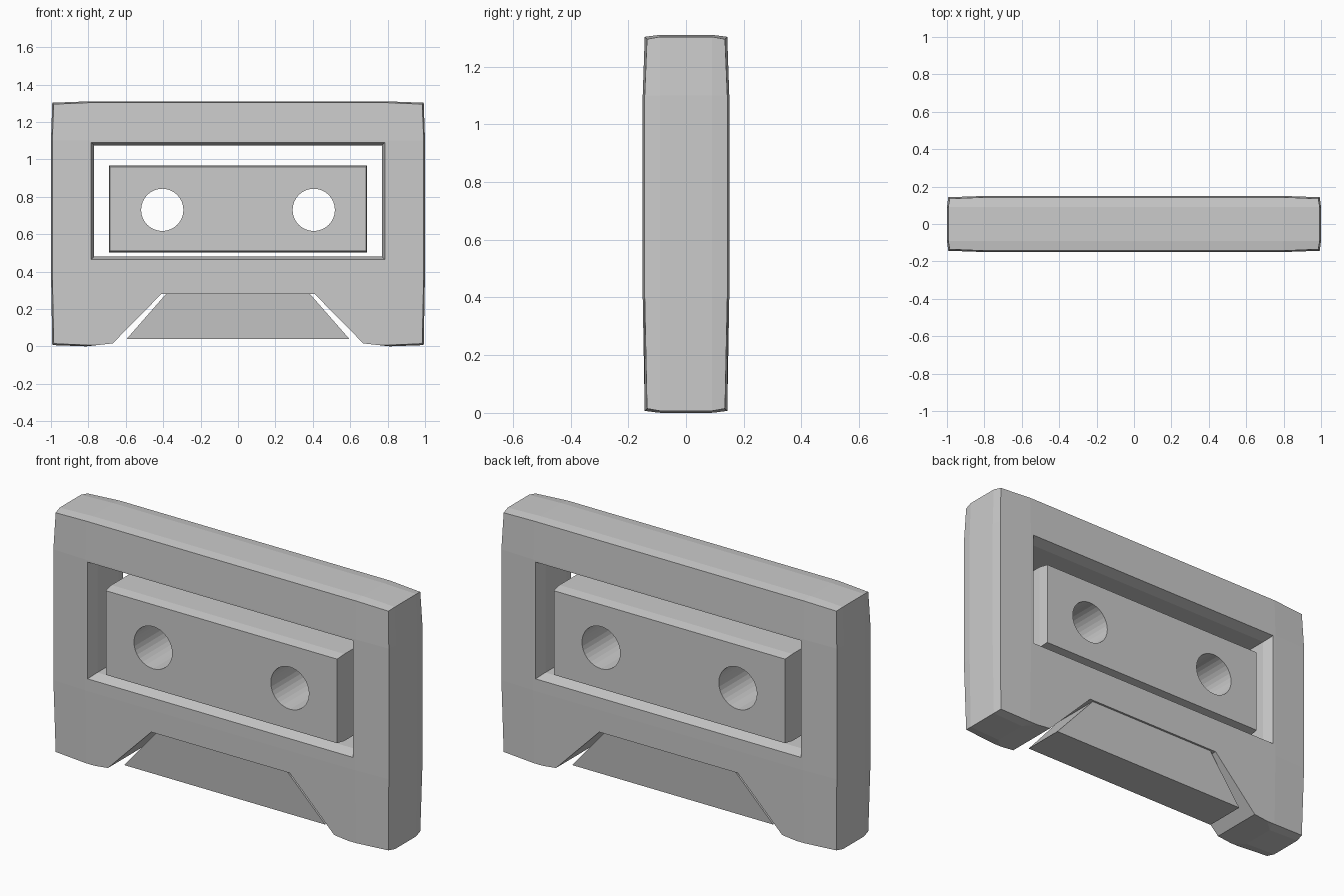
import bpy, bmesh, math

if "Cube" in bpy.data.objects:
    bpy.data.objects.remove(bpy.data.objects["Cube"])


def make(name, bm):
    bmesh.ops.recalc_face_normals(bm, faces=bm.faces)
    me = bpy.data.meshes.new(name)
    bm.to_mesh(me)
    bm.free()
    ob = bpy.data.objects.new(name, me)
    bpy.context.collection.objects.link(ob)
    return ob


def loft(name, loops):
    """Closed solid through matching loops of points."""
    bm = bmesh.new()
    rings = [[bm.verts.new(p) for p in loop] for loop in loops]
    n = len(rings[0])
    for a, b in zip(rings, rings[1:]):
        for i in range(n):
            j = (i + 1) % n
            bm.faces.new((a[i], a[j], b[j], b[i]))
    bm.faces.new(rings[0])
    bm.faces.new(rings[-1])
    return make(name, bm)


def bulged_box(name, axes, pull):
    """3x3x3 cell box whose edges and corners are drawn in slightly."""
    bm = bmesh.new()
    cache = {}

    def vert(idx):
        if idx not in cache:
            ends = sum(i in (0, 3) for i in idx)
            co = []
            for i, ax in zip(idx, axes):
                d = pull[ends - 1]
                co.append(ax[i] + (d if i == 0 else -d if i == 3 else 0))
            cache[idx] = bm.verts.new(co)
        return cache[idx]

    for axis in range(3):
        for side in (0, 3):
            for a in range(3):
                for b in range(3):
                    quad = []
                    for da, db in ((0, 0), (1, 0), (1, 1), (0, 1)):
                        idx = [a + da, b + db]
                        idx.insert(axis, side)
                        quad.append(vert(tuple(idx)))
                    bm.faces.new(quad)
    return make(name, bm)


def cut(target, cutter):
    cutter.hide_render = True
    mod = target.modifiers.new("cut", 'BOOLEAN')
    mod.operation = 'DIFFERENCE'
    mod.solver = 'EXACT'
    mod.object = cutter
    bpy.context.view_layer.objects.active = target
    bpy.ops.object.modifier_apply(modifier=mod.name)
    bpy.data.objects.remove(cutter)


def rect(y, hx, z0, z1):
    return [(-hx, y, z0), (hx, y, z0), (hx, y, z1), (-hx, y, z1)]


# Outer shell
shell = bulged_box("shell_frame", ((-1, -.8, .8, 1), (-.15, -.09, .09, .15),
                                   (0, .4, 1.1, 1.31)), (0, .007, .015))

# Window opening, its walls swelling slightly inward
wide, slim = (.785, .465, 1.09), (.77, .48, 1.075)
cut(shell, loft("window_cutter", [rect(y, *s) for y, s in (
    (-.3, wide), (-.149, wide), (-.09, slim), (.09, slim), (.149, wide), (.3, wide))]))

# Tapered notch in the lower edge
half = [(-.9, -.0095), (-.67, .016), (-.41, .28)]
profile = half + [(-x, z) for x, z in reversed(half)] + [(.9, -.1), (-.9, -.1)]
cut(shell, loft("notch_cutter", [[(x, y, z) for x, z in profile] for y in (-.3, .3)]))

# Trapezoid panel inside the notch
loft("lower_panel", [[(-.595, s * .112, .04), (.595, s * .112, .04),
                      (.385, s * .137, .28), (-.385, s * .137, .28)] for s in (-1, 1)])

# Centre label block with two round reel holes
label = loft("label_block", [rect(y, hx, z0, z1) for y, hx, z0, z1 in (
    (-.14, .685, .51, .96), (-.085, .69, .503, .968),
    (.085, .69, .503, .968), (.14, .685, .51, .96))])
for cx in (-.405, .405):
    ring = [(cx + .113 * math.cos(t), .73 + .113 * math.sin(t))
            for t in (2 * math.pi * i / 32 for i in range(32))]
    cut(label, loft("reel_cutter", [[(x, y, z) for x, z in ring] for y in (-.3, .3)]))
